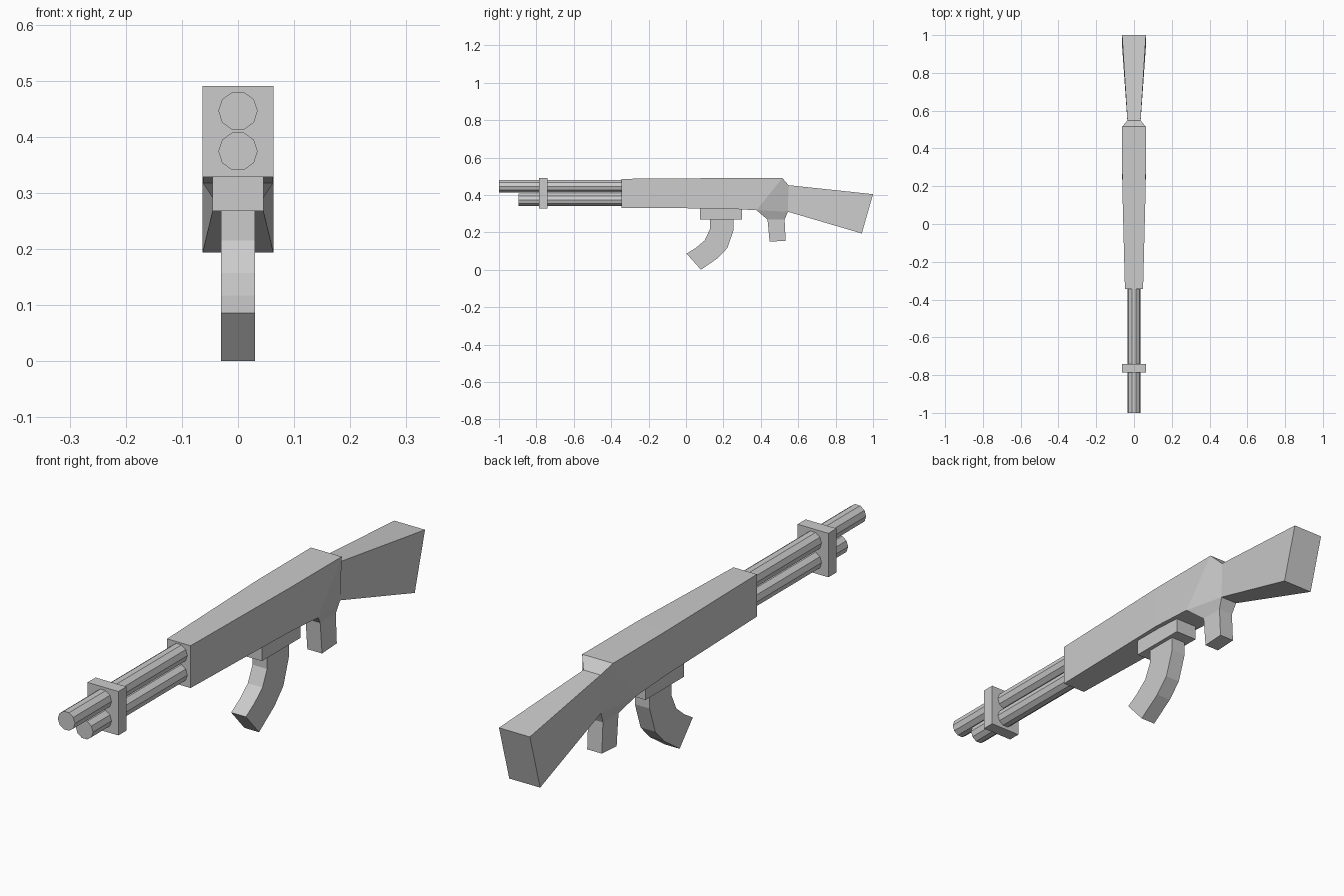
import bpy, bmesh, math

if "Cube" in bpy.data.objects:
    bpy.data.objects.remove(bpy.data.objects["Cube"])


def make(name, bm):
    bmesh.ops.recalc_face_normals(bm, faces=bm.faces)
    me = bpy.data.meshes.new(name)
    bm.to_mesh(me)
    bm.free()
    ob = bpy.data.objects.new(name, me)
    bpy.context.collection.objects.link(ob)
    return ob


def loft(name, sections):
    """Skin four-sided sections; each is two (y, z, half width) points, mirrored in x."""
    bm = bmesh.new()
    rings = []
    for (y1, z1, w1), (y2, z2, w2) in sections:
        rings.append([bm.verts.new(p) for p in
                      ((-w1, y1, z1), (w1, y1, z1), (w2, y2, z2), (-w2, y2, z2))])
    for a, b in zip(rings, rings[1:]):
        for i in range(4):
            j = (i + 1) % 4
            bm.faces.new((a[i], a[j], b[j], b[i]))
    bm.faces.new(rings[0])
    bm.faces.new(rings[-1])
    return make(name, bm)


def box(name, w, y0, y1, z0, z1):
    return loft(name, [((y, z1, w), (y, z0, w)) for y in (y0, y1)])


def tube(name, z, y0, y1, r=0.035, sides=10):
    bm = bmesh.new()
    ends = [[bm.verts.new((r * math.cos(2 * math.pi * i / sides), y,
                           z + r * math.sin(2 * math.pi * i / sides)))
             for i in range(sides)] for y in (y0, y1)]
    for i in range(sides):
        j = (i + 1) % sides
        bm.faces.new((ends[0][i], ends[0][j], ends[1][j], ends[1][i]))
    for e in ends:
        bm.faces.new(e)
    return make(name, bm)


# receiver flowing through the narrow neck into the stock
loft("receiver_and_stock", [
    ((-0.345, 0.486, 0.048), (-0.345, 0.33, 0.048)),
    ((0.2, 0.49, 0.062), (0.2, 0.328, 0.062)),
    ((0.515, 0.49, 0.063), (0.377, 0.318, 0.063)),
    ((0.548, 0.452, 0.035), (0.545, 0.31, 0.035)),
    ((1.0, 0.404, 0.063), (0.94, 0.194, 0.063)),
])

# grip hanging under the neck
loft("grip", [
    ((0.377, 0.318, 0.063), (0.545, 0.31, 0.035)),
    ((0.436, 0.268, 0.03), (0.527, 0.268, 0.03)),
    ((0.447, 0.15, 0.03), (0.533, 0.155, 0.03)),
])

# twin barrels and the clamp around them
tube("upper_barrel", 0.446, -1.0, -0.34)
tube("lower_barrel", 0.374, -0.895, -0.34)
box("barrel_clamp", 0.063, -0.787, -0.74, 0.328, 0.49)

# magazine housing and curved magazine
box("magazine_housing", 0.045, 0.075, 0.3, 0.268, 0.332)
mag_front = [(0.127, 0.275), (0.127, 0.215), (0.1, 0.157), (0.053, 0.117), (0.003, 0.086)]
mag_back = [(0.255, 0.275), (0.255, 0.215), (0.222, 0.117), (0.17, 0.062), (0.08, 0.0)]
loft("magazine", [((*f, 0.03), (*b, 0.03)) for f, b in zip(mag_front, mag_back)])
